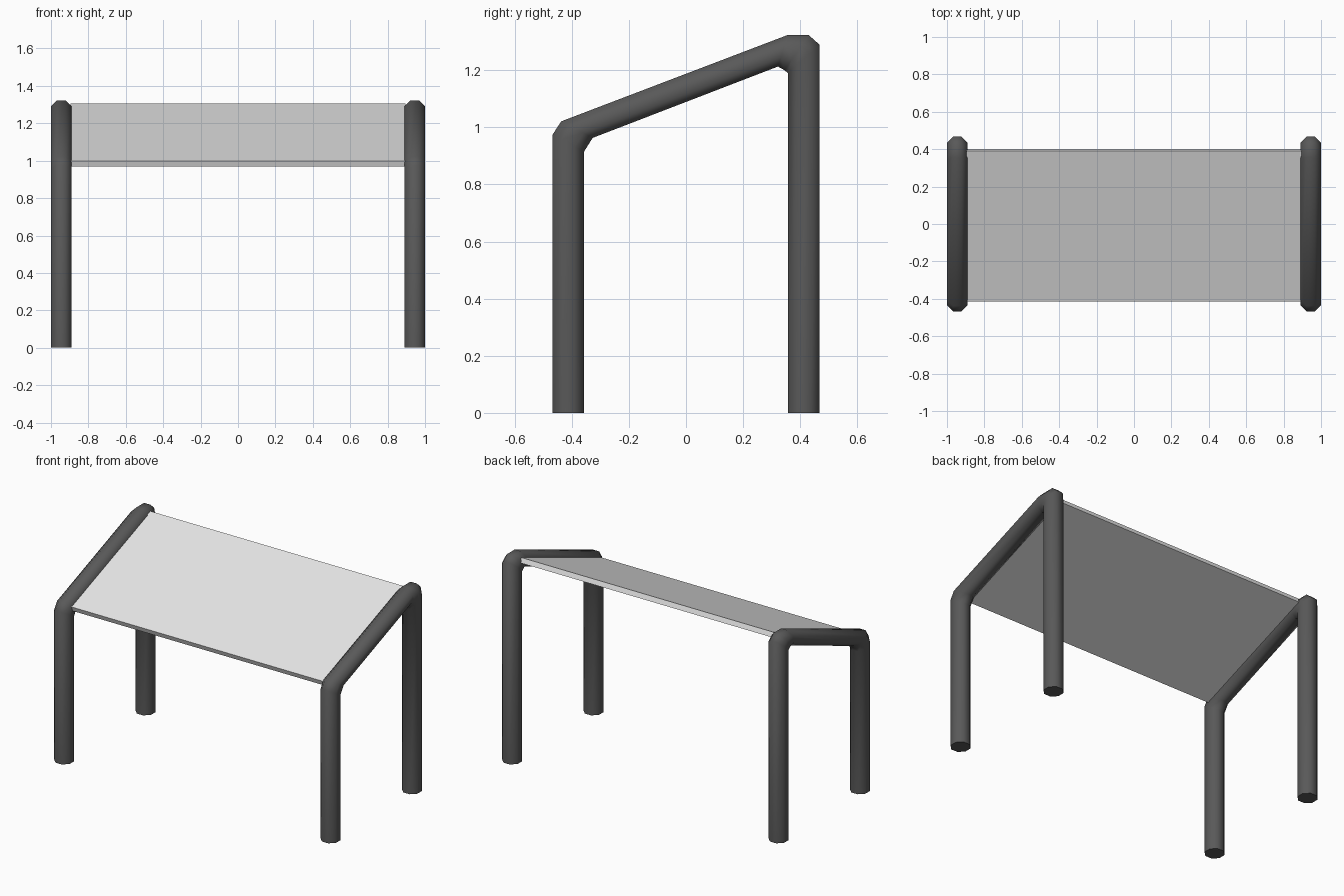
import bpy
import bmesh
import math
from mathutils import Vector

cube = bpy.data.objects.get("Cube")
if cube:
    bpy.data.objects.remove(cube, do_unlink=True)


def make_material(name, rgb):
    mat = bpy.data.materials.new(name)
    mat.use_nodes = True
    mat.diffuse_color = (*rgb, 1)
    mat.node_tree.nodes["Principled BSDF"].inputs["Base Color"].default_value = (*rgb, 1)
    return mat


def add_object(name, bm, mat):
    bmesh.ops.recalc_face_normals(bm, faces=bm.faces)
    mesh = bpy.data.meshes.new(name)
    bm.to_mesh(mesh)
    bm.free()
    mesh.materials.append(mat)
    obj = bpy.data.objects.new(name, mesh)
    bpy.context.collection.objects.link(obj)
    return obj


dark_grey = make_material("dark grey", (0.1, 0.1, 0.1))
light_grey = make_material("light grey", (0.8, 0.8, 0.8))

SIDES = 8
RADIUS = 0.055

# Each ring of the bent tube: outer and inner (y, z) points of its outline
RINGS = [
    ((-0.467, 0.0), (-0.357, 0.0)),
    ((-0.467, 0.975), (-0.357, 0.915)),
    ((-0.437, 1.021), (-0.327, 0.963)),
    ((0.355, 1.323), (0.322, 1.213)),
    ((0.43, 1.323), (0.345, 1.2)),
    ((0.467, 1.29), (0.357, 1.19)),
    ((0.467, 0.0), (0.357, 0.0)),
]


# Bent tube: two legs joined by a sloping rail
def tube_frame(name, x):
    bm = bmesh.new()
    scale = 1 / math.cos(math.pi / SIDES)
    loops = []
    for outer, inner in RINGS:
        centre = (Vector(outer) + Vector(inner)) / 2
        half = (Vector(outer) - Vector(inner)) / 2
        loop = []
        for k in range(SIDES):
            angle = (k + 0.5) * math.tau / SIDES
            p = centre + half * math.cos(angle) * scale
            loop.append(bm.verts.new((x + RADIUS * math.sin(angle) * scale, p.x, p.y)))
        loops.append(loop)
    for a, b in zip(loops, loops[1:]):
        for k in range(SIDES):
            n = (k + 1) % SIDES
            bm.faces.new((a[k], a[n], b[n], b[k]))
    bm.faces.new(loops[0])
    bm.faces.new(loops[-1])
    obj = add_object(name, bm, dark_grey)
    bpy.ops.object.select_all(action='DESELECT')
    obj.select_set(True)
    bpy.context.view_layer.objects.active = obj
    bpy.ops.object.shade_smooth_by_angle(angle=math.radians(60))


for side, sign in (("left", 1), ("right", -1)):
    tube_frame(side + "_tube_frame", sign * (1 - RADIUS))

# Thin sloping panel between the frames
bm = bmesh.new()
bmesh.ops.create_cube(bm, size=1)
bmesh.ops.scale(bm, vec=(1.79, 0.861, 0.032), verts=bm.verts)
panel = add_object("sloping_panel", bm, light_grey)
panel.rotation_euler.x = math.radians(20.8)
panel.location = (0, -0.007, 1.137)
